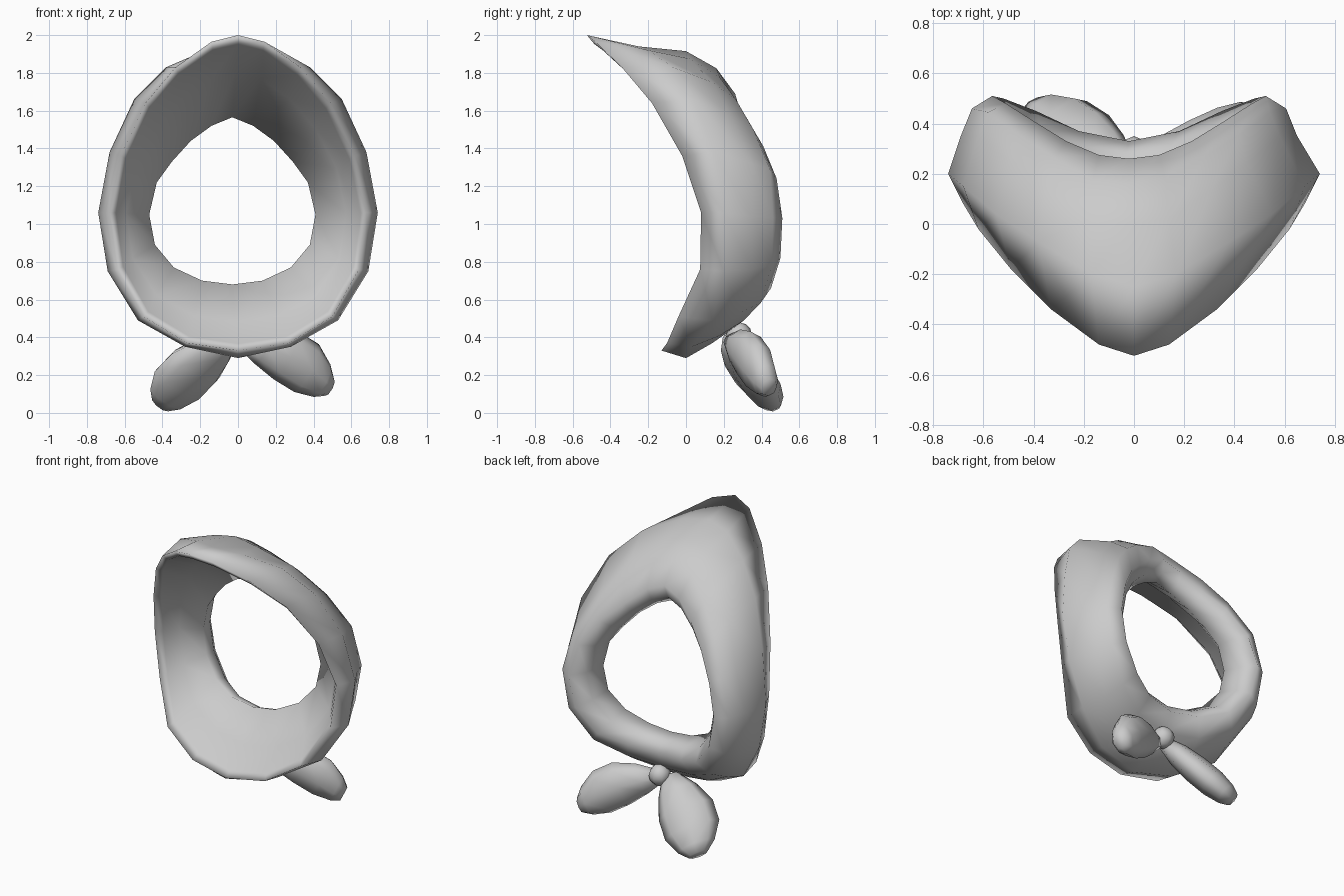
import bpy, bmesh, math
from mathutils import Vector

if "Cube" in bpy.data.objects:
    bpy.data.objects.remove(bpy.data.objects["Cube"])

cloth = bpy.data.materials.new("grey cloth")
cloth.diffuse_color = (0.6, 0.6, 0.6, 1)
cloth.use_nodes = True
cloth.node_tree.nodes["Principled BSDF"].inputs["Base Color"].default_value = cloth.diffuse_color


def finish(name, bm, angle=80):
    bmesh.ops.recalc_face_normals(bm, faces=bm.faces)
    mesh = bpy.data.meshes.new(name)
    bm.to_mesh(mesh)
    bm.free()
    mesh.materials.append(cloth)
    ob = bpy.data.objects.new(name, mesh)
    bpy.context.collection.objects.link(ob)
    bpy.ops.object.select_all(action='DESELECT')
    ob.select_set(True)
    bpy.context.view_layer.objects.active = ob
    bpy.ops.object.shade_smooth_by_angle(angle=math.radians(angle))
    return ob


def bridge(bm, a, b):
    n = len(a)
    for i in range(n):
        bm.faces.new((a[i], a[(i + 1) % n], b[(i + 1) % n], b[i]))


# Scarf: half loops from top to bottom, mirrored into full rings
front = [(0, -.525, 2.0), (.14, -.48, 1.965), (.33, -.34, 1.83), (.49, -.18, 1.64), (.62, -.02, 1.36),
         (.68, .08, 1.06), (.64, .075, .76), (.50, -.04, .51), (.27, -.10, .37), (0, -.13, .33)]
outer = [(0, -.25, 1.94), (.17, -.2, 1.92), (.38, -.07, 1.83), (.55, .04, 1.66), (.68, .15, 1.38),
         (.74, .2, 1.06), (.69, .2, .75), (.53, .14, .49), (.28, .03, .35), (0, 0, .29)]
back = [(0, 0, 1.915), (.16, .02, 1.875), (.33, .14, 1.75), (.47, .24, 1.57), (.60, .35, 1.32),
        (.67, .35, 1.04), (.63, .35, .76), (.48, .28, .53), (.27, .18, .41), (0, .14, .37)]
rear = [(0, .26, 1.69), (.12, .275, 1.64), (.25, .33, 1.53), (.38, .41, 1.41), (.49, .48, 1.24),
        (.545, .51, 1.03), (.50, .50, .82), (.37, .45, .66), (.2, .37, .60), (0, .33, .58)]
hole = [(0, .18, 1.565), (.11, .19, 1.52), (.22, .22, 1.44), (.32, .26, 1.33), (.40, .29, 1.22),
        (.44, .30, 1.05), (.41, .29, .89), (.31, .25, .77), (.16, .21, .70), (0, .20, .68)]


def blend(a, b, swell, push):
    """Midway loop, swollen about the ring centre and pushed back."""
    out = []
    for p, q in zip(a, b):
        m = (Vector(p) + Vector(q)) / 2
        out.append((m.x * swell, m.y + push, 1.05 + (m.z - 1.05) * swell))
    return out


loops = [(front, 0), (outer, 0), (back, -.02), (blend(back, rear, 1.03, .03), -.02),
         (rear, -.02), (blend(rear, hole, .97, .02), -.03), (hole, -.03),
         (blend(front, hole, 1.04, .03), -.01), (blend(front, front, .95, .04), 0)]
bm = bmesh.new()
rings = []
for half, shift in loops:
    full = list(half) + [(-x, y, z) for x, y, z in half[-2:0:-1]]
    rings.append([bm.verts.new((x + shift, y, z)) for x, y, z in full])
for i in range(len(rings)):
    bridge(bm, rings[i], rings[(i + 1) % len(rings)])
finish("scarf_wrap", bm, 180)


# Tied ends: flattened leaf shapes fanning out from the knot
def tail(name, start, end, width_dir, scale, bow):
    start, end = Vector(start), Vector(end)
    axis = end - start
    w = Vector(width_dir)
    w = (w - axis * (w.dot(axis) / axis.length_squared)).normalized()
    n = axis.cross(w).normalized()
    profile = [(0, .05, .045), (.2, .11, .075), (.45, .155, .088),
               (.7, .155, .088), (.9, .105, .07), (1, .055, .045)]
    bm = bmesh.new()
    rings = []
    for t, a, b in profile:
        c = start + axis * t + w * bow * math.sin(math.pi * t)
        rings.append([bm.verts.new(c + w * a * scale * math.cos(k * math.pi / 4)
                                   + n * b * math.sin(k * math.pi / 4)) for k in range(8)])
    for a, b in zip(rings, rings[1:]):
        bridge(bm, a, b)
    bm.faces.new(rings[0])
    bm.faces.new(rings[-1])
    finish(name, bm)


tail("left_tail", (-.05, .24, .40), (-.41, .455, .045), (-.62, -.62, .4), 1.15, .02)
tail("right_tail", (.03, .24, .38), (.485, .44, .135), (.6, .12, .8), .92, .04)

# Knot
bm = bmesh.new()
bmesh.ops.create_uvsphere(bm, u_segments=8, v_segments=6, radius=.07)
bmesh.ops.translate(bm, verts=bm.verts, vec=(0, .28, .41))
finish("knot", bm)
